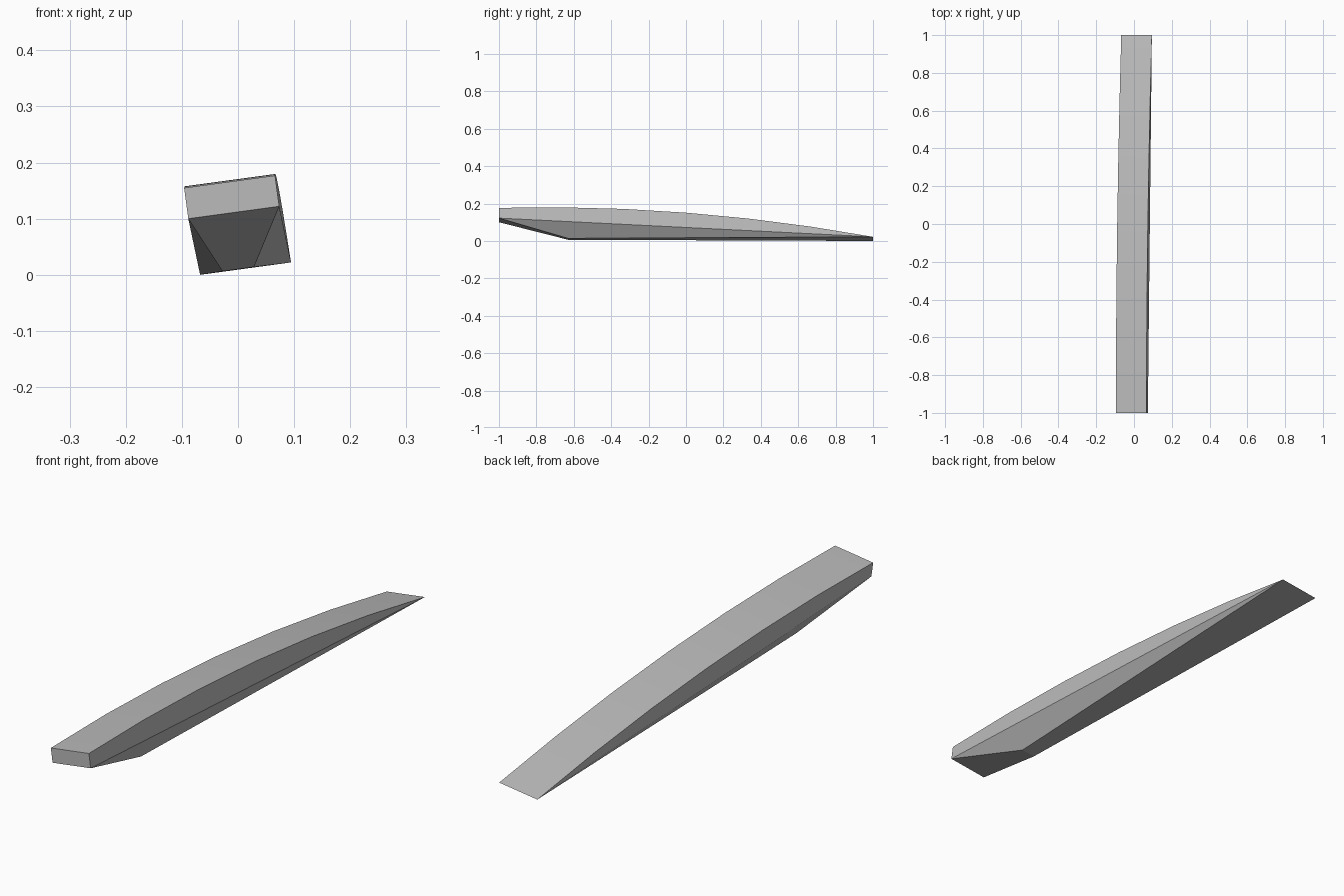
import bpy
import bmesh

cube = bpy.data.objects.get("Cube")
if cube:
    bpy.data.objects.remove(cube, do_unlink=True)

HALF = 0.081      # half width
ROLL = 0.136      # sideways lean of the whole beam
SEGMENTS = 6

grey = bpy.data.materials.new("light_grey")
grey.use_nodes = True
grey.diffuse_color = (0.5, 0.5, 0.5, 1)
grey.node_tree.nodes["Principled BSDF"].inputs["Base Color"].default_value = (0.5, 0.5, 0.5, 1)

bm = bmesh.new()


def point(across, y, height):
    """Place a point of the upright beam in its leaning pose."""
    x = 0.0135 + across - ROLL * height - 0.00375 * (1 - y)
    return bm.verts.new((x, y, 0.011 + ROLL * across + height))


def crown(y):
    return 0.0516 * (1.75 ** 2 - (y + 0.75) ** 2)


# Curved upper edges, meeting the flat underside in a thin tail edge
stations = [-1 + 2 * i / SEGMENTS for i in range(SEGMENTS + 1)]
left, right = [[point(side * HALF, y, crown(y)) for y in stations] for side in (-1, 1)]

# Blunt nose, and a narrow knee on the underside
nose = [point(side * HALF, -1, 0.1) for side in (-1, 1)]
knee = [point(across, -0.63, 0) for across in (-0.035, 0.021)]

# Top surface
for i in range(SEGMENTS):
    bm.faces.new((left[i], right[i], right[i + 1], left[i + 1]))

# Upper flanks and lower bevels
for edge, corner, bend in zip((left, right), nose, knee):
    bm.faces.new([corner] + edge)
    bm.faces.new((corner, edge[-1], bend))

# Nose end, sloping chin and belly
bm.faces.new((left[0], nose[0], nose[1], right[0]))
bm.faces.new((nose[0], knee[0], knee[1], nose[1]))
bm.faces.new((knee[0], left[-1], right[-1], knee[1]))
bmesh.ops.recalc_face_normals(bm, faces=bm.faces)

mesh = bpy.data.meshes.new("tapered_beam")
bm.to_mesh(mesh)
bm.free()
mesh.materials.append(grey)
beam = bpy.data.objects.new("tapered_beam", mesh)
bpy.context.collection.objects.link(beam)

# Smooth the crown while keeping the bevel edges crisp
bpy.ops.object.select_all(action="DESELECT")
beam.select_set(True)
bpy.context.view_layer.objects.active = beam
bpy.ops.object.shade_smooth_by_angle(angle=0.2)
